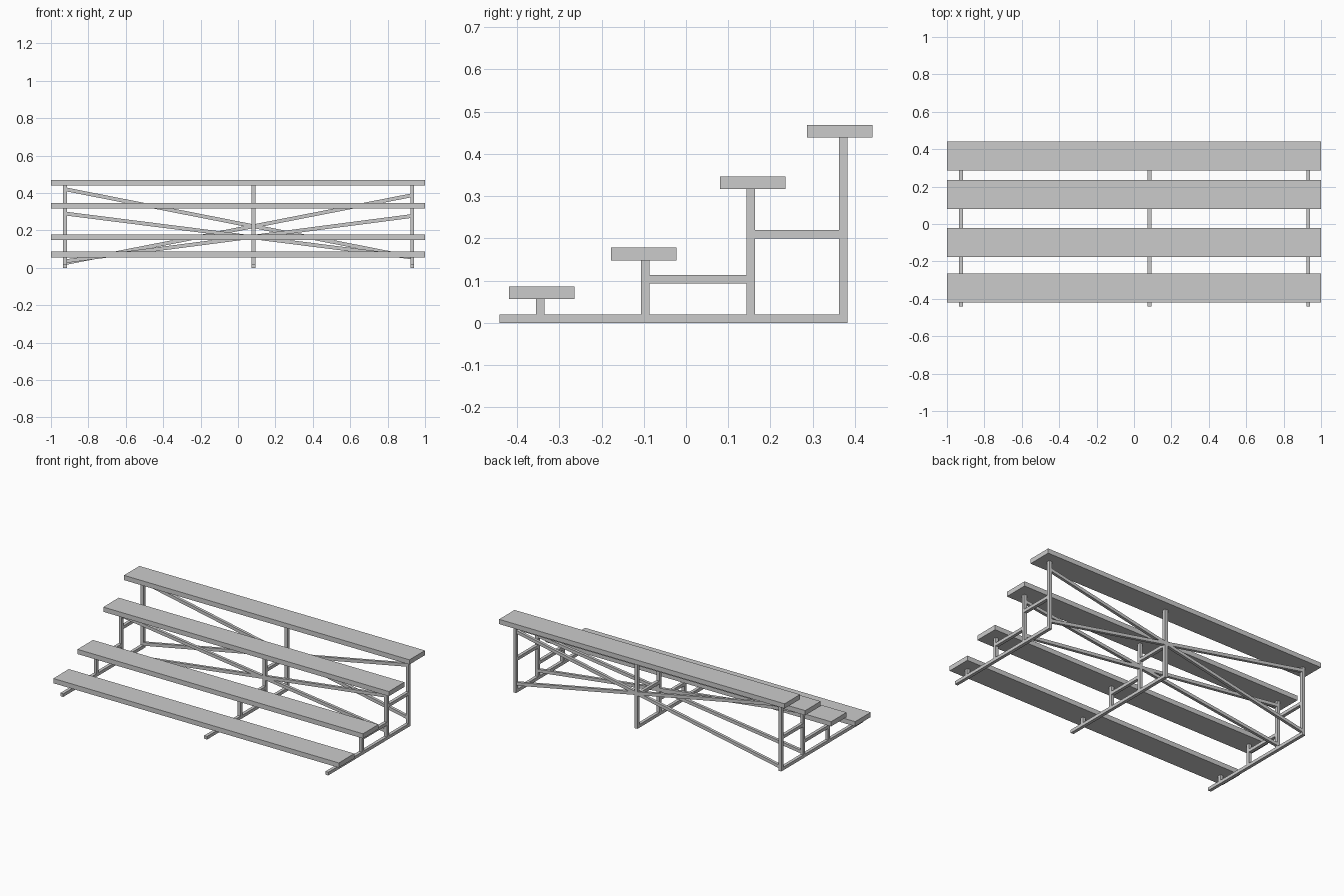
import bpy
from mathutils import Vector

if "Cube" in bpy.data.objects:
    bpy.data.objects.remove(bpy.data.objects["Cube"])

T = 0.02  # tube thickness


def box(name, x0, x1, y0, y1, z0, z1):
    bpy.ops.mesh.primitive_cube_add(
        size=1, location=((x0 + x1) / 2, (y0 + y1) / 2, (z0 + z1) / 2))
    o = bpy.context.object
    o.name = name
    o.scale = (x1 - x0, y1 - y0, z1 - z0)
    return o


def brace(name, y, xa, za, xb, zb):
    a, b = Vector((xa, y, za)), Vector((xb, y, zb))
    d = b - a
    bpy.ops.mesh.primitive_cube_add(size=1, location=(a + b) / 2)
    o = bpy.context.object
    o.name = name
    o.scale = (d.length, 0.018, T)
    o.rotation_euler = d.to_track_quat('X', 'Z').to_euler()


# Seat planks: (centre y, underside z), with the y of the post below
seats = [(-0.342, 0.056), (-0.1, 0.148), (0.158, 0.317), (0.3645, 0.439)]
posts_y = [-0.345, -0.097, 0.153, 0.372]
for y, z in seats:
    box("seat_plank", -1, 1, y - 0.0775, y + 0.0775, z, z + 0.03)

# Three support frames: base rail, posts and stepped rails
frames_x = [-0.925, 0.083, 0.932]
h = T / 2
for x in frames_x:
    box("base_rail", x - h, x + h, -0.442, 0.382, 0, T)
    for py, (_, z) in zip(posts_y, seats):
        box("post", x - h, x + h, py - h, py + h, T, z)
    box("lower_step_rail", x - h, x + h, posts_y[1] + h, posts_y[2] - h, 0.093, 0.113)
    box("upper_step_rail", x - h, x + h, posts_y[2] + h, posts_y[3] - h, 0.2, 0.22)

# Crossed braces in the planes of the two rear post rows
xl, xr = frames_x[0], frames_x[2]
brace("rear_brace_falling", posts_y[3], xl, 0.42, xr, 0.055)
brace("rear_brace_rising", posts_y[3], xl, 0.025, xr, 0.388)
brace("middle_brace_falling", posts_y[2], xl, 0.29, xr, 0.055)
brace("middle_brace_rising", posts_y[2], xl, 0.035, xr, 0.277)
